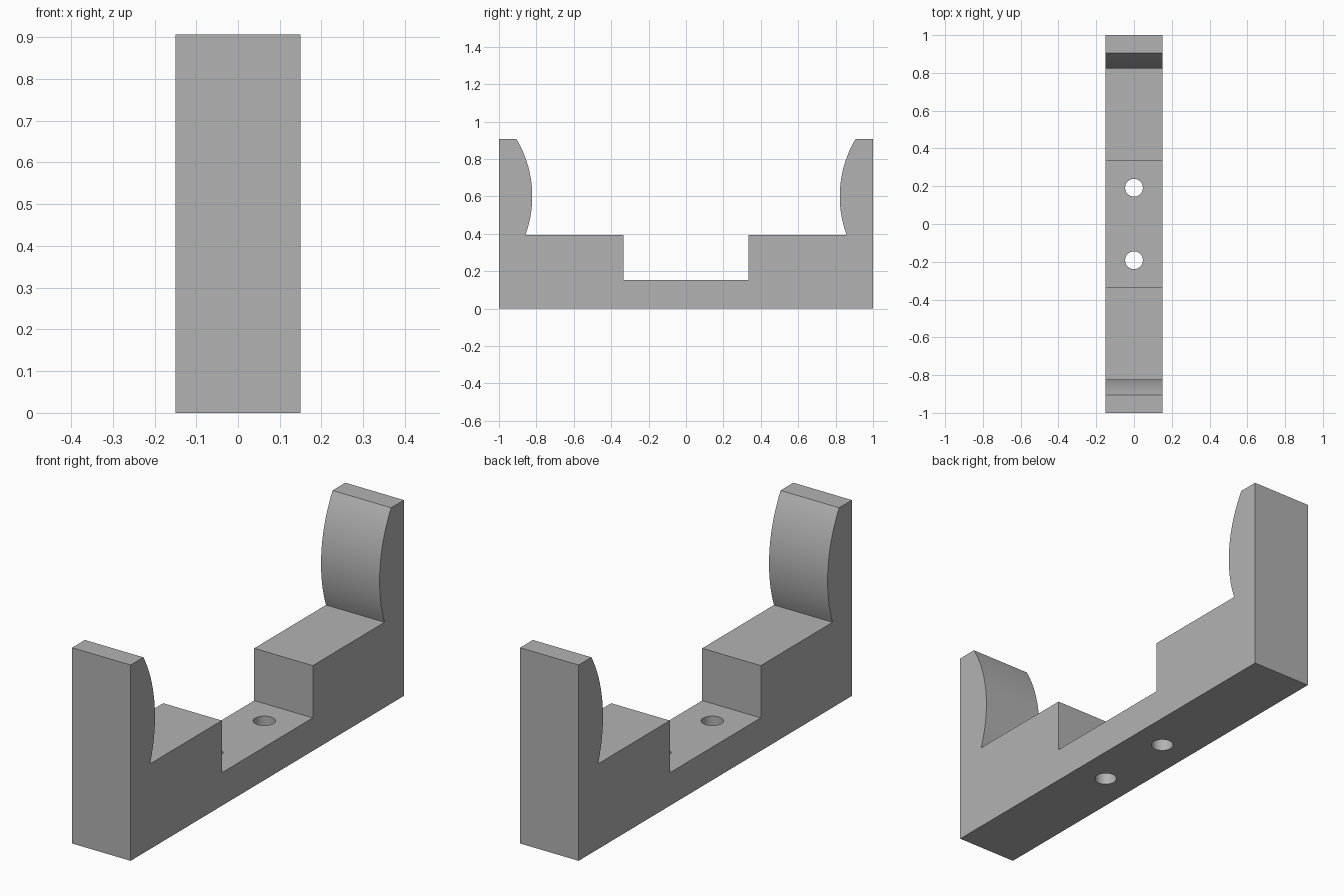
import bpy, bmesh, math
from mathutils import Vector

cube = bpy.data.objects.get("Cube")
if cube:
    bpy.data.objects.remove(cube, do_unlink=True)

WIDTH = 0.30
HEIGHT, SHELF, FLOOR = 0.907, 0.395, 0.153
GAP = 0.333                      # half length of the central recess
ARC_Y, ARC_Z, ARC_R = 1.422, 0.6, 0.6
HOLE_Y, HOLE_R = 0.192, 0.047

grey = bpy.data.materials.new("plain grey")
grey.use_nodes = True
colour = (0.448, 0.448, 0.448, 1)
grey.diffuse_color = colour
grey.node_tree.nodes["Principled BSDF"].inputs["Base Color"].default_value = colour


def add_object(name, bm):
    bmesh.ops.recalc_face_normals(bm, faces=bm.faces)
    mesh = bpy.data.meshes.new(name)
    bm.to_mesh(mesh)
    bm.free()
    mesh.materials.append(grey)
    obj = bpy.data.objects.new(name, mesh)
    bpy.context.collection.objects.link(obj)
    return obj


# Half of the side profile, from the recess out to the end wall
half = [(GAP, FLOOR), (GAP, SHELF)]
low = math.asin((SHELF - ARC_Z) / ARC_R)
high = math.asin((HEIGHT - ARC_Z) / ARC_R)
steps = 32
for i in range(steps + 1):
    a = low + (high - low) * i / steps
    half.append((ARC_Y - ARC_R * math.cos(a), ARC_Z + ARC_R * math.sin(a)))
half += [(1, HEIGHT), (1, 0)]
profile = half + [(-y, z) for y, z in reversed(half)]

# Cradle body: profile extruded across the width
bm = bmesh.new()
face = bm.faces.new([bm.verts.new((-WIDTH / 2, y, z)) for y, z in profile])
ext = bmesh.ops.extrude_face_region(bm, geom=[face])
moved = [v for v in ext["geom"] if isinstance(v, bmesh.types.BMVert)]
bmesh.ops.translate(bm, verts=moved, vec=Vector((WIDTH, 0, 0)))
body = add_object("cradle_body", bm)

# Two screw holes through the floor
for side, name in ((1, "back_hole_cutter"), (-1, "front_hole_cutter")):
    bm = bmesh.new()
    bmesh.ops.create_cone(bm, cap_ends=True, segments=48, radius1=HOLE_R,
                          radius2=HOLE_R, depth=0.5)
    bmesh.ops.translate(bm, verts=bm.verts, vec=Vector((0, side * HOLE_Y, 0.1)))
    cutter = add_object(name, bm)
    cutter.hide_render = True
    mod = body.modifiers.new(name, "BOOLEAN")
    mod.operation = "DIFFERENCE"
    mod.solver = "EXACT"
    mod.object = cutter
    bpy.context.view_layer.objects.active = body
    bpy.ops.object.modifier_apply(modifier=name)
    bpy.data.objects.remove(cutter, do_unlink=True)

# Smooth the curved pads and holes, keep the edges sharp
bpy.ops.object.select_all(action="DESELECT")
body.select_set(True)
bpy.context.view_layer.objects.active = body
bpy.ops.object.shade_smooth_by_angle(angle=math.radians(25))
